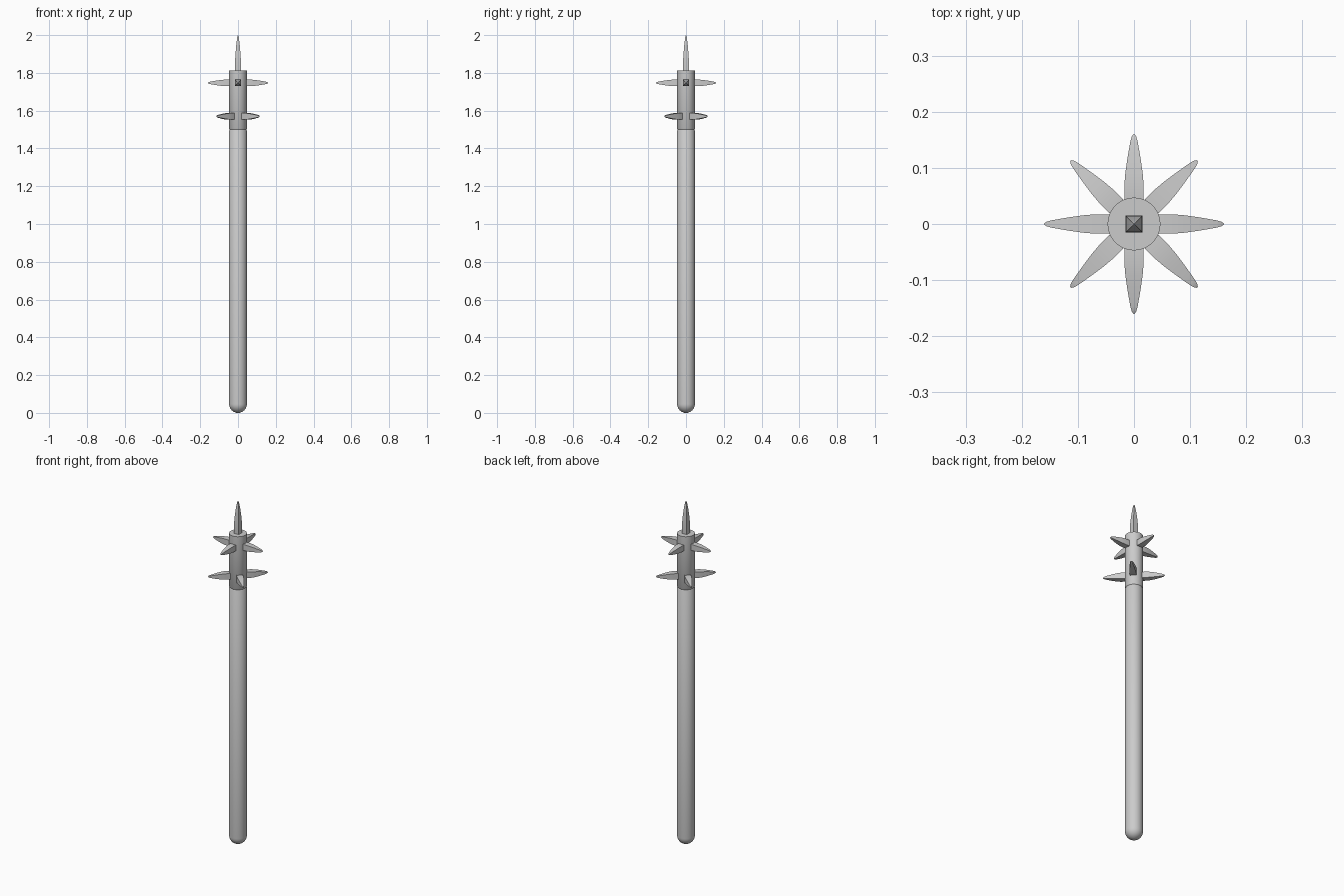
import bpy, bmesh
from math import sin, cos, pi
from mathutils import Matrix, Vector

if "Cube" in bpy.data.objects:
    bpy.data.objects.remove(bpy.data.objects["Cube"])

R = 0.047


def finish(bm, name, angle):
    bmesh.ops.recalc_face_normals(bm, faces=bm.faces)
    me = bpy.data.meshes.new(name)
    bm.to_mesh(me)
    bm.free()
    ob = bpy.data.objects.new(name, me)
    bpy.context.collection.objects.link(ob)
    bpy.ops.object.select_all(action='DESELECT')
    ob.select_set(True)
    bpy.context.view_layer.objects.active = ob
    bpy.ops.object.shade_smooth_by_angle(angle=angle)
    return ob


def loft(name, profile, sides, matrix=Matrix(), turn=0.0, angle=0.6):
    """Stack rings of (radius, height) and cap both ends."""
    bm = bmesh.new()
    rings = [[bm.verts.new(matrix @ Vector((r * cos(turn + 2 * pi * i / sides),
                                            r * sin(turn + 2 * pi * i / sides), z)))
              for i in range(sides)] for r, z in profile]
    for a, b in zip(rings, rings[1:]):
        for i in range(sides):
            j = (i + 1) % sides
            bm.faces.new((a[i], a[j], b[j], b[i]))
    bm.faces.new(rings[0])
    bm.faces.new(rings[-1])
    return finish(bm, name, angle)


# Long shaft with a hemispherical butt and a slightly eased upper rim
butt = [(R * sin(t), R - R * cos(t)) for t in [pi / 2 * k / 10 for k in range(1, 11)]]
butt[0] = (butt[0][0], 0.0)
loft("shaft", butt + [(R, 1.495), (R - 0.003, 1.5)], 48)

# Head cylinder carrying the spikes
loft("head", [(R - 0.003, 1.5), (R, 1.505), (R, 1.812)], 48)

# Square spikes with gently bulged sides: (half width, distance from the axis)
S = 2 ** 0.5
side = [(0.0165, 0.03), (0.0172, 0.05), (0.0172, 0.07), (0.0155, 0.09),
        (0.0128, 0.11), (0.0095, 0.13), (0.0065, 0.147), (0.004, 0.156), (0.0008, 0.16)]
for k in range(8):
    z, label = (1.57, "lower") if k % 2 else (1.747, "upper")
    m = (Matrix.Translation((0, 0, z)) @ Matrix.Rotation(k * pi / 4, 4, 'Z')
         @ Matrix.Rotation(pi / 2, 4, 'Y'))
    loft(f"{label}_spike_{k // 2 + 1}", [(w * S, d) for w, d in side], 4, m, pi / 4)

# Longer spike on the tip
tip = [(0.0145, 1.80), (0.0155, 1.84), (0.0145, 1.88), (0.0125, 1.91),
       (0.0095, 1.945), (0.006, 1.975), (0.0035, 1.992), (0.0008, 2.0)]
loft("top_spike", [(w * S, z) for w, z in tip], 4, turn=pi / 4)
